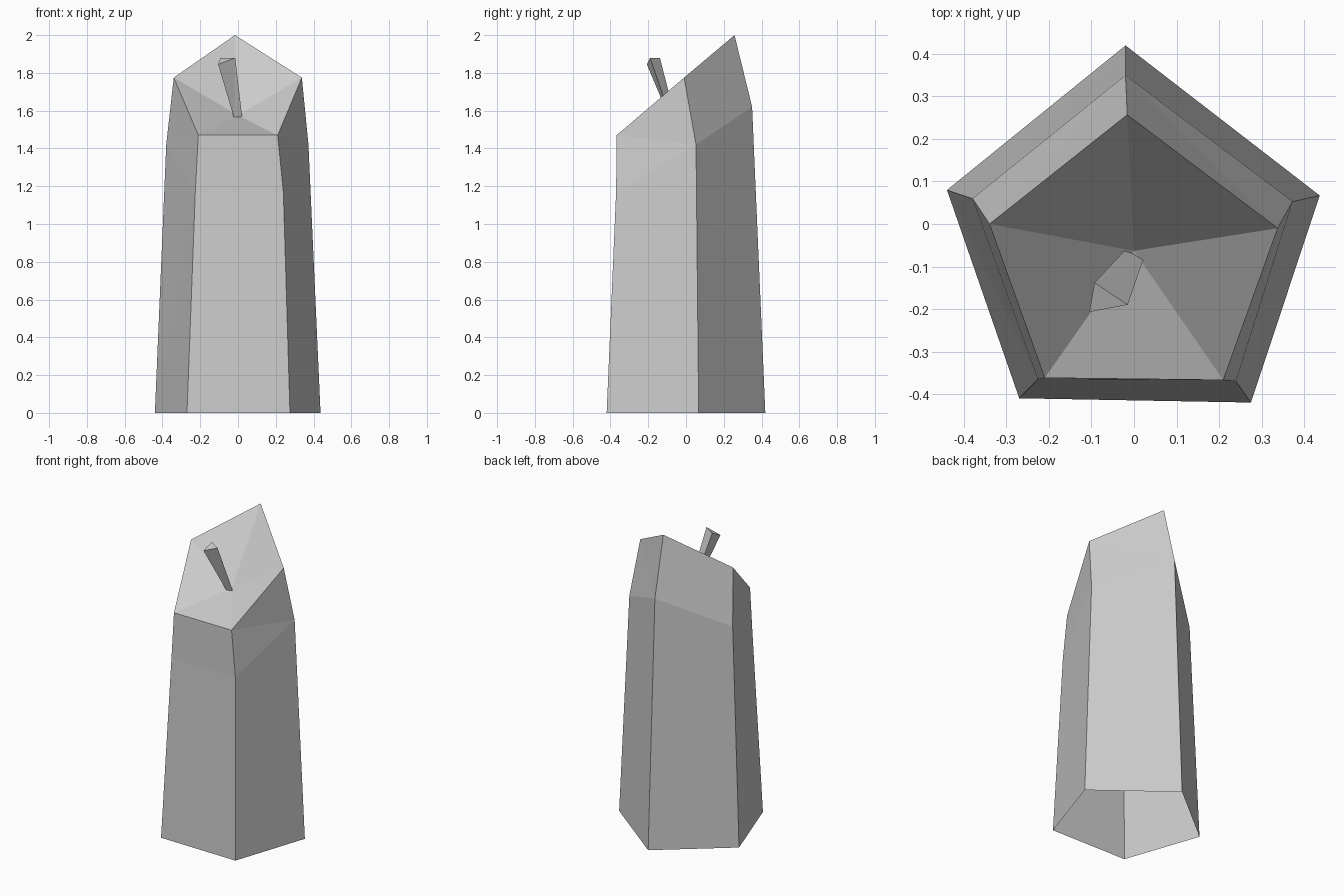
import bpy
import bmesh

cube = bpy.data.objects.get("Cube")
if cube:
    bpy.data.objects.remove(cube, do_unlink=True)

grey = bpy.data.materials.new("stone grey")
grey.use_nodes = True
colour = (0.6, 0.6, 0.6, 1)
grey.diffuse_color = colour
grey.node_tree.nodes["Principled BSDF"].inputs["Base Color"].default_value = colour


def loft(name, rings, tip=None):
    """Join rings of points with flat sides; close the end with a fan to tip or a cap."""
    bm = bmesh.new()
    loops = [[bm.verts.new(p) for p in ring] for ring in rings]
    count = len(loops[0])
    for low, high in zip(loops, loops[1:]):
        for i in range(count):
            j = (i + 1) % count
            bm.faces.new((low[i], low[j], high[j], high[i]))
    end = loops[-1]
    if tip:
        centre = bm.verts.new(tip)
        for i in range(count):
            bm.faces.new((end[i], end[(i + 1) % count], centre))
    else:
        bm.faces.new(end)
    # Split the warped panels along their shorter diagonals
    bmesh.ops.triangulate(bm, faces=[f for f in bm.faces if len(f.verts) == 4],
                          quad_method='SHORT_EDGE')
    mesh = bpy.data.meshes.new(name)
    bm.to_mesh(mesh)
    bm.free()
    mesh.materials.append(grey)
    obj = bpy.data.objects.new(name, mesh)
    bpy.context.collection.objects.link(obj)
    return obj


# Five-sided tapering post, open below, with a slanted dished top
# Corner order: back, right, front right, front left, left
base = [(-0.02, 0.42, 0), (-0.44, 0.08, 0), (-0.27, -0.41, 0),
        (0.275, -0.42, 0), (0.437, 0.067, 0)]
shoulder = [(-0.02, 0.35, 1.62), (-0.38, 0.06, 1.42), (-0.226, -0.365, 1.17),
            (0.24, -0.37, 1.17), (0.373, 0.053, 1.42)]
rim = [(-0.016, 0.257, 2.0), (-0.34, 0, 1.775), (-0.21, -0.362, 1.47),
       (0.21, -0.367, 1.47), (0.338, -0.01, 1.775)]
loft("post", [base, shoulder, rim], tip=(0, -0.063, 1.575))

# Three-sided leaning stem, widening upward
foot = [(-0.022, -0.09, 1.565), (0.022, -0.083, 1.565), (-0.018, -0.058, 1.565)]
head = [(-0.105, -0.207, 1.845), (-0.015, -0.19, 1.88), (-0.093, -0.138, 1.88)]
loft("stem", [foot, head])
